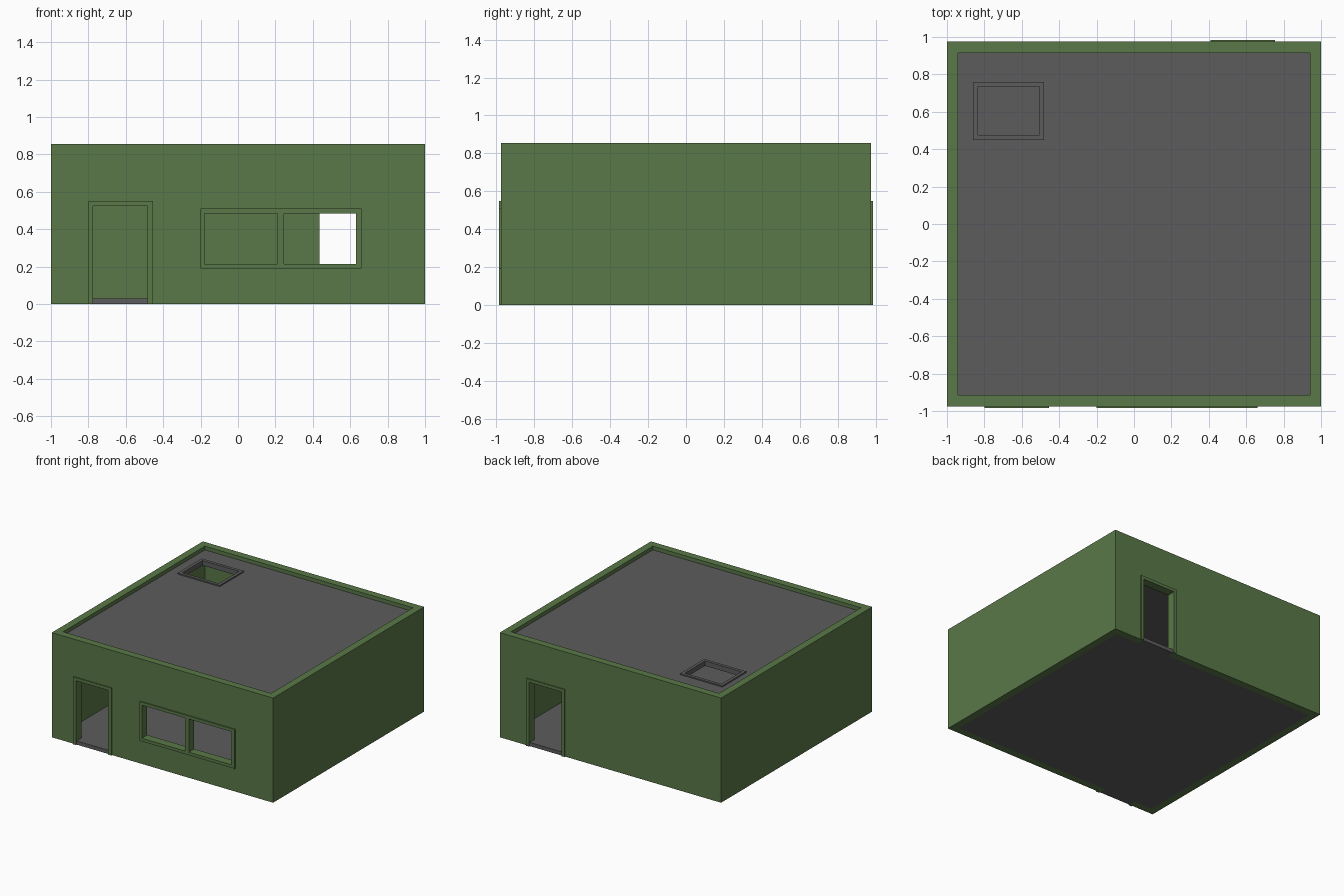
import bpy
from mathutils import Vector

if "Cube" in bpy.data.objects:
    bpy.data.objects.remove(bpy.data.objects["Cube"])


def material(name, rgb):
    m = bpy.data.materials.new(name)
    m.diffuse_color = (*rgb, 1)
    m.use_nodes = True
    m.node_tree.nodes["Principled BSDF"].inputs["Base Color"].default_value = m.diffuse_color
    return m


GREEN = material("olive green wall", (0.102, 0.19, 0.065))
GREY = material("dark grey slab", (0.108, 0.108, 0.108))


def box(name, lo, hi, mat):
    """Axis-aligned box between two corners."""
    bpy.ops.mesh.primitive_cube_add(size=1)
    o = bpy.context.object
    o.name = name
    lo, hi = Vector(lo), Vector(hi)
    for v in o.data.vertices:
        v.co = [(lo[i] + hi[i]) / 2 + v.co[i] * (hi[i] - lo[i]) for i in range(3)]
    o.data.materials.append(mat)
    return o


def cut(target, *holes):
    """Subtract boxes given as (low corner, high corner)."""
    mat = target.data.materials[0]
    for lo, hi in holes:
        c = box("cutter", lo, hi, mat)
        c.hide_render = True
        mod = target.modifiers.new("cut", 'BOOLEAN')
        mod.operation, mod.solver, mod.object = 'DIFFERENCE', 'EXACT', c
        bpy.context.view_layer.objects.active = target
        bpy.ops.object.modifier_apply(modifier=mod.name)
        bpy.data.objects.remove(c, do_unlink=True)


W, D, H, T = 1.0, 0.975, 0.855, 0.06   # half width, half depth, height, wall thickness
SLAB, TRIM, ROOF = 0.03, 0.01, 0.825

# Openings: x0, x1, z0, z1 and the side of the house (-1 front, 1 back)
front_door = (-0.775, -0.485, -0.1, 0.525, -1)
back_door = (0.435, 0.73, -0.1, 0.525, 1)
window_left = (-0.18, 0.21, 0.215, 0.485, -1)
window_right = (0.245, 0.63, 0.215, 0.485, -1)


def hole(o):
    x0, x1, z0, z1, s = o
    ys = sorted((s * 0.8, s * 1.1))
    return (x0, ys[0], z0), (x1, ys[1], z1)


# Outer walls with parapet
walls = box("walls", (-W, -D, 0), (W, D, H), GREEN)
cut(walls, ((-W + T, -D + T, -1), (W - T, D - T, 2)),
    *[hole(o) for o in (front_door, back_door, window_left, window_right)])


# Raised trims around doors and window
def trim(name, x0, x1, z0, z1, *openings):
    s = openings[0][4]
    ys = sorted((s * D, s * (D + TRIM)))
    t = box(name, (x0, ys[0], z0), (x1, ys[1], z1), GREEN)
    cut(t, *[hole(o) for o in openings])


trim("front_door_frame", -0.80, -0.455, 0, 0.55, front_door)
trim("back_door_frame", 0.41, 0.755, 0, 0.55, back_door)
trim("window_frame", -0.20, 0.66, 0.19, 0.51, window_left, window_right)

# Floor slab and thresholds filling the doorways
box("floor", (-W + T, -D + T, 0), (W - T, D - T, SLAB), GREY)
for name, o in (("front_threshold", front_door), ("back_threshold", back_door)):
    ys = sorted((o[4] * (D - T), o[4] * D))
    box(name, (o[0], ys[0], 0), (o[1], ys[1], SLAB), GREY)

# Roof slab with hatch opening and low curb
hatch = ((-0.835, 0.475, 0.5), (-0.505, 0.735, 1))
roof = box("roof", (-W + T, -D + T, ROOF - SLAB), (W - T, D - T, ROOF), GREY)
cut(roof, hatch)
curb = box("hatch_curb", (-0.86, 0.45, ROOF), (-0.48, 0.76, ROOF + TRIM), GREY)
cut(curb, hatch)
